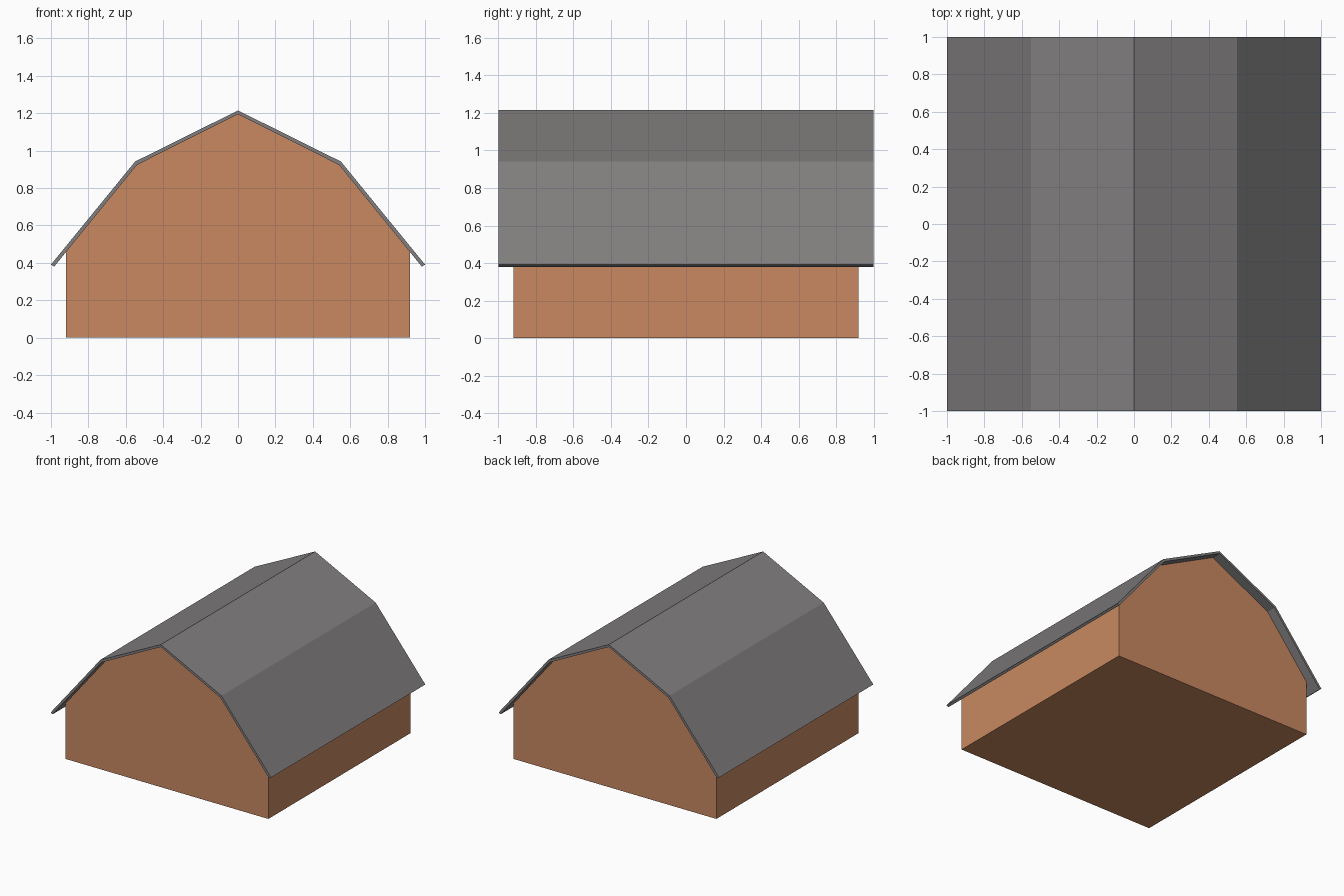
import bpy
import bmesh

if "Cube" in bpy.data.objects:
    bpy.data.objects.remove(bpy.data.objects["Cube"])


def material(name, rgb):
    mat = bpy.data.materials.new(name)
    mat.diffuse_color = (*rgb, 1.0)
    mat.use_nodes = True
    mat.node_tree.nodes["Principled BSDF"].inputs["Base Color"].default_value = mat.diffuse_color
    return mat


def mirrored(half):
    """Mirror an open half profile, starting on the centre line, across x = 0."""
    return [(-x, z) for x, z in reversed(half[1:])] + half


def extrude_profile(name, loop, half_depth, mat):
    """Extrude a closed x-z outline along y, centred on y = 0."""
    bm = bmesh.new()
    face = bm.faces.new([bm.verts.new((x, -half_depth, z)) for x, z in loop])
    result = bmesh.ops.extrude_face_region(bm, geom=[face])
    moved = [v for v in result["geom"] if isinstance(v, bmesh.types.BMVert)]
    bmesh.ops.translate(bm, verts=moved, vec=(0, 2 * half_depth, 0))
    bmesh.ops.recalc_face_normals(bm, faces=bm.faces)
    mesh = bpy.data.meshes.new(name)
    bm.to_mesh(mesh)
    bm.free()
    mesh.materials.append(mat)
    obj = bpy.data.objects.new(name, mesh)
    bpy.context.collection.objects.link(obj)
    return obj


# Barn body: gabled block whose top follows the underside of the roof
body_half = [(0, 1.195), (0.54, 0.924), (0.92, 0.458), (0.92, 0)]
extrude_profile("barn_body", mirrored(body_half), 0.92,
                material("terracotta", (0.58, 0.25, 0.12)))

# Gambrel roof: thin folded sheet overhanging every wall
outer = mirrored([(0, 1.215), (0.55, 0.942), (1.0, 0.391)])
inner = mirrored([(0, 1.195), (0.54, 0.924), (0.983, 0.38)])
extrude_profile("gambrel_roof", outer + inner[::-1], 1.0,
                material("slate_grey", (0.22, 0.21, 0.21)))
